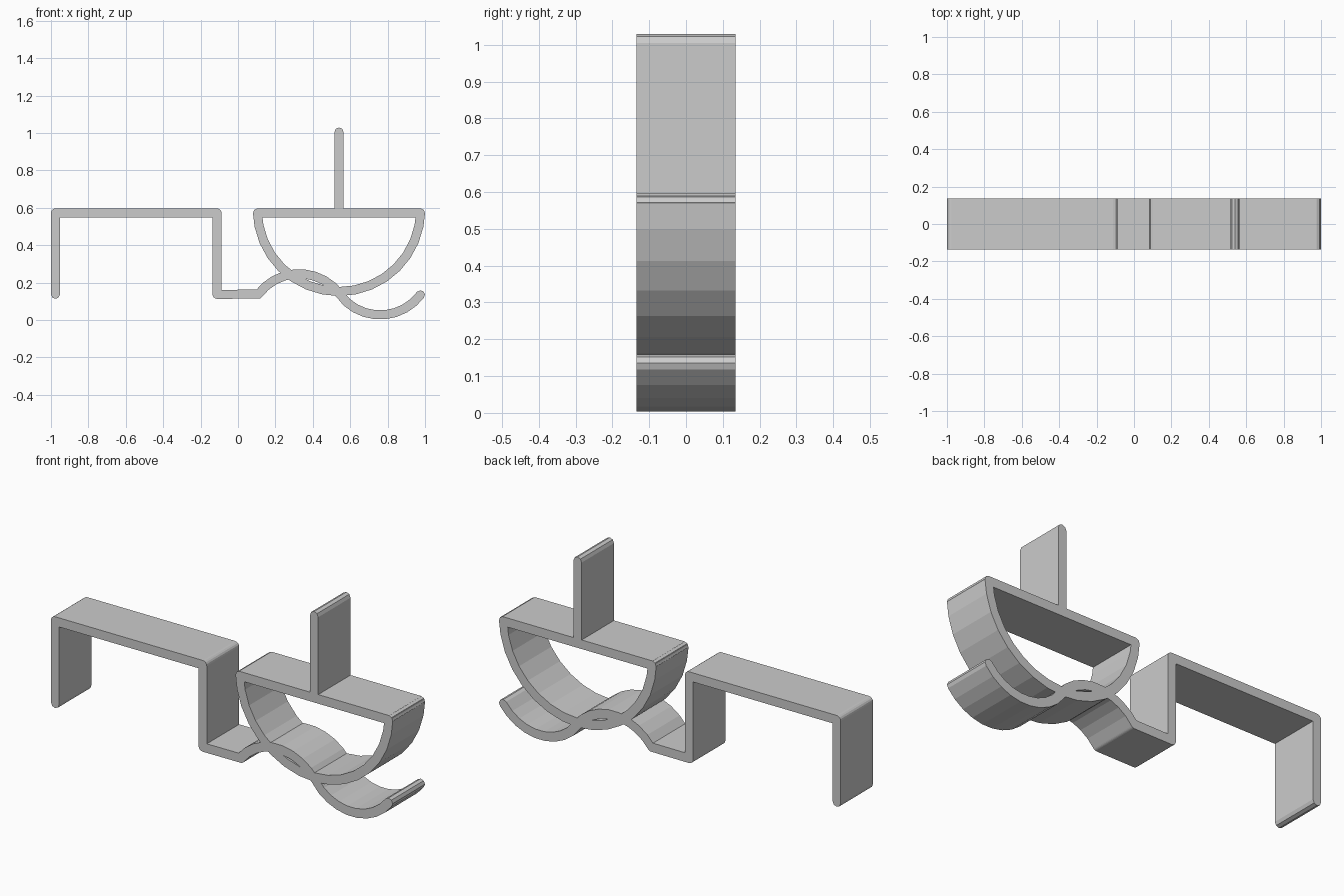
import bpy, bmesh, math
from mathutils import Vector

cube = bpy.data.objects.get("Cube")
if cube:
    bpy.data.objects.remove(cube)

HALF = 0.024      # half of the strip thickness
DEPTH = 0.27      # front to back

grey = bpy.data.materials.new("light_grey")
grey.use_nodes = True
colour = (0.6, 0.6, 0.6, 1)
grey.diffuse_color = colour
grey.node_tree.nodes["Principled BSDF"].inputs["Base Color"].default_value = colour


def arc(cx, cz, r, start, end, steps):
    """Points on an arc, angles in degrees."""
    angles = [math.radians(start + (end - start) * i / steps) for i in range(steps + 1)]
    return [(cx + r * math.cos(a), cz + r * math.sin(a)) for a in angles]


def fan(p, n, turn, steps):
    """Rounded join or end around a path point."""
    out = []
    for i in range(steps + 1):
        a = turn * i / steps
        c, s = math.cos(a), math.sin(a)
        out.append(p + HALF * Vector((n.x * c - n.y * s, n.x * s + n.y * c)))
    return out


def side(pts):
    """Left offset of a path, rounded outside sharp turns, then its end cap."""
    dirs = [(b - a).normalized() for a, b in zip(pts, pts[1:])]
    norms = [Vector((-d.y, d.x)) for d in dirs]
    out = []
    for p, d0, d1, n0, n1 in zip(pts[1:], dirs, dirs[1:], norms, norms[1:]):
        turn = math.atan2(d0.x * d1.y - d0.y * d1.x, d0.dot(d1))
        if turn < -0.5:
            out += fan(p, n0, turn, 4)
        else:
            out.append(p + (n0 + n1) * HALF / (1 + n0.dot(n1)))
    return out + fan(pts[-1], norms[-1], -math.pi, 4)


def strip(name, path):
    """Thick strip along a path in the front plane, extruded front to back."""
    pts = [Vector(p) for p in path]
    outline = side(pts) + side(pts[::-1])
    bm = bmesh.new()
    face = bm.faces.new([bm.verts.new((p.x, -DEPTH / 2, p.y)) for p in outline])
    ext = bmesh.ops.extrude_face_region(bm, geom=[face], use_keep_orig=True)
    moved = [v for v in ext["geom"] if isinstance(v, bmesh.types.BMVert)]
    bmesh.ops.translate(bm, verts=moved, vec=(0, DEPTH, 0))
    bmesh.ops.recalc_face_normals(bm, faces=bm.faces)
    mesh = bpy.data.meshes.new(name)
    bm.to_mesh(mesh)
    bm.free()
    mesh.materials.append(grey)
    obj = bpy.data.objects.new(name, mesh)
    bpy.context.collection.objects.link(obj)
    return obj


# Square arch running into a foot and a wave
hump = arc(0.327, -0.025, 0.272, 143.2, 36.8, 9)
trough = arc(0.76, 0.297, 0.27, 217, 323, 9)
strip("arch_and_wave", [(-0.976, 0.137), (-0.976, 0.572), (-0.112, 0.572),
                        (-0.112, 0.137)] + hump + trough[1:])

# Half-round bowl with a flat bar and an upright
bowl = arc(0.54, 0.588, 0.436, 180, 360, 16)
bowl[0], bowl[-1] = (0.104, 0.572), (0.976, 0.572)
strip("bowl", bowl)
strip("top_bar", [bowl[0], bowl[-1]])
strip("upright", [(0.54, 0.578), (0.54, 1.005)])
